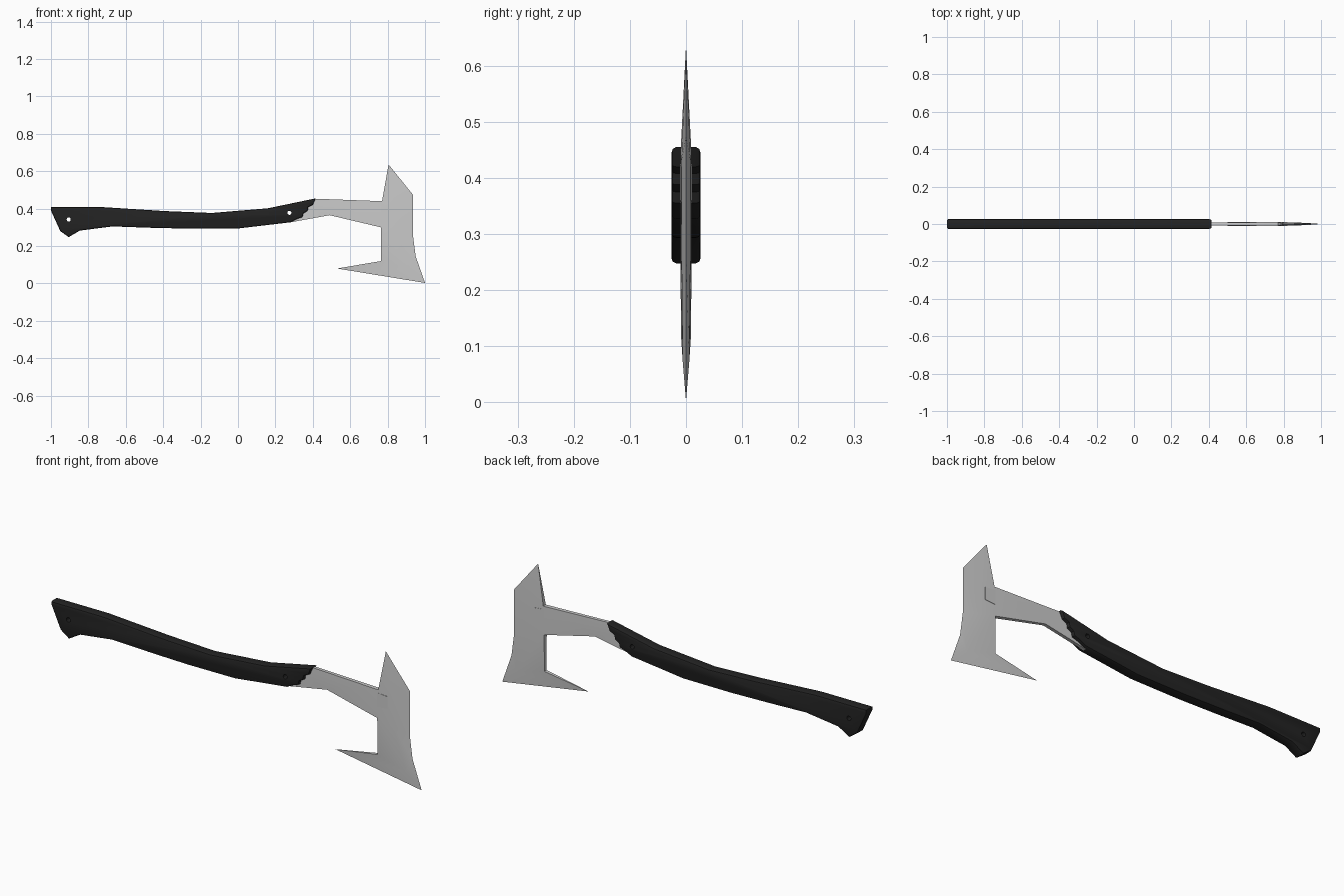
import bpy, bmesh, math

if "Cube" in bpy.data.objects:
    bpy.data.objects.remove(bpy.data.objects["Cube"])


def smooth(ob, deg=30):
    bpy.ops.object.select_all(action='DESELECT')
    ob.select_set(True)
    bpy.context.view_layer.objects.active = ob
    bpy.ops.object.shade_smooth_by_angle(angle=math.radians(deg))


def plate(name, pts, faces, outline):
    """Mirrored plate: each point is x, z, half thickness; zero gives a sharp edge."""
    bm = bmesh.new()
    front = [bm.verts.new((x, -t, z)) for x, z, t in pts]
    back = [bm.verts.new((x, t, z)) if t else f for (x, z, t), f in zip(pts, front)]
    for f in faces:
        bm.faces.new([front[i] for i in f])
        bm.faces.new([back[i] for i in reversed(f)])
    for a, b in zip(outline, outline[1:] + outline[:1]):
        wall = list(dict.fromkeys([front[a], front[b], back[b], back[a]]))
        if len(wall) > 2:
            bm.faces.new(wall)
    bmesh.ops.recalc_face_normals(bm, faces=bm.faces)
    me = bpy.data.meshes.new(name)
    bm.to_mesh(me)
    bm.free()
    ob = bpy.data.objects.new(name, me)
    bpy.context.collection.objects.link(ob)
    smooth(ob)
    return ob


# Steel head: top spike, straight cutting edge, lower toe and beard spike, neck
pts = [
    (.805, .636, 0), (.935, .475, 0), (.935, .26, 0), (.95, .145, 0),
    (1, .003, 0), (.53, .08, 0), (.765, .12, .009), (.765, .30, .01),
    (.77, .44, .01), (.84, .43, .008), (.85, .28, .008), (.92, .075, .006),
    (.415, .453, .008), (.33, .42, .008), (.27, .325, .008), (.49, .365, .008),
    (.58, .405, .01)]
faces = [
    (8, 9, 0), (0, 9, 1), (9, 10, 2, 1), (8, 7, 10, 9), (7, 11, 10),
    (10, 11, 3, 2), (11, 4, 3), (7, 6, 11), (6, 5, 11), (5, 4, 11),
    (12, 16, 8), (8, 16, 7), (7, 16, 15), (12, 13, 16), (13, 15, 16), (13, 14, 15)]
outline = [0, 1, 2, 3, 4, 5, 6, 7, 15, 14, 13, 12, 8]
plate("axe_head", pts, faces, outline)

# Tapered block where the neck meets the cheek
plate("neck_block",
      [(.765, .425, .0105), (.82, .42, .0105), (.82, .36, .0105), (.765, .355, .0105)],
      [(0, 1, 2, 3)], [0, 1, 2, 3])

# Black grip with flared butt and ragged front end
grip = [
    (-1, .408), (-.72, .408), (-.39, .387), (-.14, .377), (.16, .402), (.415, .455),
    (.40, .42), (.375, .408), (.372, .388), (.35, .375), (.345, .355), (.315, .345),
    (.28, .327), (.16, .313), (0, .294), (-.26, .293), (-.47, .298), (-.67, .305),
    (-.845, .283), (-.905, .248), (-.95, .28), (-1, .39)]
cu = bpy.data.curves.new("handle", 'CURVE')
cu.dimensions = '2D'
cu.fill_mode = 'BOTH'
sp = cu.splines.new('POLY')
sp.points.add(len(grip) - 1)
for p, (x, z) in zip(sp.points, grip):
    p.co = (x, z, 0, 1)
sp.use_cyclic_u = True
cu.extrude = .018
cu.bevel_depth = .008
cu.bevel_resolution = 1
cu.offset = -.008
handle = bpy.data.objects.new("handle", cu)
bpy.context.collection.objects.link(handle)
handle.rotation_euler.x = math.pi / 2
bpy.context.view_layer.objects.active = handle
handle.select_set(True)
bpy.ops.object.convert(target='MESH')
handle = bpy.context.view_layer.objects.active
bm = bmesh.new()
bm.from_mesh(handle.data)
bmesh.ops.remove_doubles(bm, verts=bm.verts, dist=.0002)
bmesh.ops.recalc_face_normals(bm, faces=bm.faces)
bm.to_mesh(handle.data)
bm.free()
smooth(handle, 35)

mat = bpy.data.materials.new("black_grip")
mat.diffuse_color = (.017, .017, .017, 1)
mat.use_nodes = True
mat.node_tree.nodes["Principled BSDF"].inputs["Base Color"].default_value = mat.diffuse_color
handle.data.materials.clear()
handle.data.materials.append(mat)

# Through holes at both ends of the grip
for i, (x, z) in enumerate([(-.905, .342), (.275, .378)]):
    bpy.ops.mesh.primitive_cylinder_add(vertices=12, radius=.011, depth=.2,
                                        location=(x, 0, z), rotation=(math.pi / 2, 0, 0))
    hole = bpy.context.object
    hole.name = f"hole_cutter_{i}"
    hole.hide_render = True
    hole.hide_set(True)
    mod = handle.modifiers.new("hole", 'BOOLEAN')
    mod.operation = 'DIFFERENCE'
    mod.object = hole
    mod.solver = 'EXACT'
